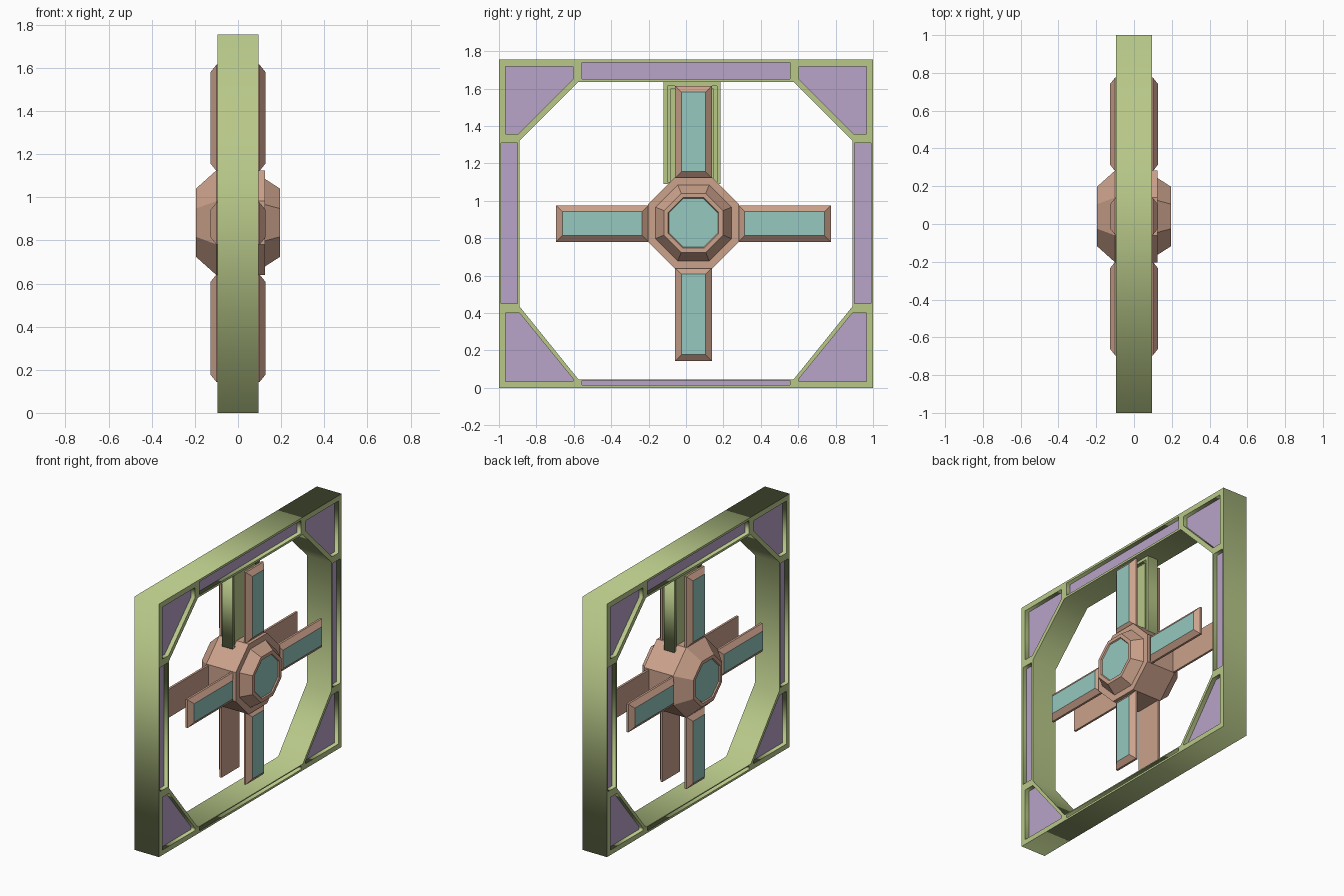
import bpy, bmesh
from math import cos, sin, pi
from mathutils import Matrix

if "Cube" in bpy.data.objects:
    bpy.data.objects.remove(bpy.data.objects["Cube"])


def material(name, rgb):
    m = bpy.data.materials.new(name)
    m.diffuse_color = (*rgb, 1)
    m.use_nodes = True
    m.node_tree.nodes["Principled BSDF"].inputs["Base Color"].default_value = m.diffuse_color
    return m


GREEN = material("green", (0.48, 0.58, 0.25))
PURPLE = material("purple", (0.48, 0.37, 0.58))
BROWN = material("brown", (0.60, 0.36, 0.26))
TEAL = material("teal", (0.30, 0.58, 0.52))

# local (x, y, z) -> world (y, z, x), so profiles are drawn in the side plane
TO_SIDE = Matrix(((0, 0, 1, 0), (1, 0, 0, 0), (0, 1, 0, 0), (0, 0, 0, 1)))


def plate(name, outlines, half, mat):
    """Extrude filled outlines (first is outer, rest are holes) along x."""
    cu = bpy.data.curves.new(name, 'CURVE')
    cu.dimensions, cu.fill_mode, cu.extrude = '2D', 'BOTH', half
    for pts in outlines:
        s = cu.splines.new('POLY')
        s.points.add(len(pts) - 1)
        for p, (y, z) in zip(s.points, pts):
            p.co = (y, z, 0, 1)
        s.use_cyclic_u = True
    cu.materials.append(mat)
    ob = bpy.data.objects.new(name, cu)
    bpy.context.collection.objects.link(ob)
    bpy.ops.object.select_all(action='DESELECT')
    ob.select_set(True)
    bpy.context.view_layer.objects.active = ob
    bpy.ops.object.convert(target='MESH')
    ob = bpy.context.object
    ob.data.transform(TO_SIDE)
    return ob


def loft(name, loops, teal_ends):
    """Skin (x, outline) loops; the listed ends (0 first, 1 last) are teal."""
    bm = bmesh.new()
    rings = [[bm.verts.new((x, y, z)) for y, z in pts] for x, pts in loops]
    for a, b in zip(rings, rings[1:]):
        n = len(a)
        for i in range(n):
            bm.faces.new((a[i], a[(i + 1) % n], b[(i + 1) % n], b[i]))
    caps = [bm.faces.new(rings[0]), bm.faces.new(rings[-1])]
    for e in teal_ends:
        caps[e].material_index = 1
    bmesh.ops.recalc_face_normals(bm, faces=bm.faces)
    me = bpy.data.meshes.new(name)
    bm.to_mesh(me)
    bm.free()
    me.materials.append(BROWN)
    me.materials.append(TEAL)
    ob = bpy.data.objects.new(name, me)
    bpy.context.collection.objects.link(ob)


def rect(y0, y1, z0, z1, inset=0):
    y0, y1, z0, z1 = y0 + inset, y1 - inset, z0 + inset, z1 - inset
    return [(y0, z0), (y1, z0), (y1, z1), (y0, z1)]


def mirror(pts):
    return [(-y, z) for y, z in pts]


# Outer frame with pockets, and the sunken panels that fill them
opening = [(-.575, .045), (.575, .045), (.89, .435), (.89, 1.32),
           (.575, 1.635), (-.575, 1.635), (-.89, 1.32), (-.89, .435)]
side = rect(.902, .988, .45, 1.31)
top_corner = [(.605, 1.718), (.605, 1.648), (.895, 1.358), (.965, 1.358), (.965, 1.718)]
low_corner = [(.605, .035), (.605, .05), (.89, .40), (.965, .40), (.965, .035)]
pockets = {"top_panel": rect(-.555, .555, 1.65, 1.74),
           "bottom_panel": rect(-.555, .555, .014, .038)}
for n, p in (("side_panel", side), ("upper_corner_panel", top_corner),
             ("lower_corner_panel", low_corner)):
    pockets[n + "_a"], pockets[n + "_b"] = p, mirror(p)

plate("outer_frame", [rect(-1, 1, 0, 1.755), opening, *pockets.values()], .095, GREEN)
for n, p in pockets.items():
    plate(n, [p], .065, PURPLE)

# Hanging post: rim, thin web and raised centre strip
plate("post_rim", [rect(-.12, .185, 1.09, 1.64), rect(-.10, .165, 1.10, 1.615)], .04, GREEN)
plate("post_web", [rect(-.10, .165, 1.10, 1.615)], .02, GREEN)
plate("post_strip", [rect(-.083, .148, 1.10, 1.60)], .032, GREEN)

# Octagonal hub through the middle
CY, CZ = .04, .882


def octagon(apothem):
    r = apothem / cos(pi / 8)
    return [(CY + r * cos(pi / 8 + k * pi / 4), CZ + r * sin(pi / 8 + k * pi / 4))
            for k in range(8)]


hub = [(-.187, .13), (-.195, .135), (-.195, .158), (-.10, .243), (.125, .243),
       (.125, .203), (.195, .158), (.195, .135), (.187, .13)]
loft("hub", [(x, octagon(a)) for x, a in hub], (0, 1))

# Four bevelled arms on each face
arms = {"upper_arm": (-.058, .138, 1.122, 1.615), "lower_arm": (-.058, .138, .143, .642),
        "left_arm": (-.695, -.20, .78, .976), "right_arm": (.28, .775, .78, .976)}
for n, r in arms.items():
    for s, tag in ((1, "right"), (-1, "left")):
        loft(f"{n}_{tag}_face", [(s * .085, rect(*r)), (s * .10, rect(*r)),
                                 (s * .127, rect(*r, .034))], (1,))
